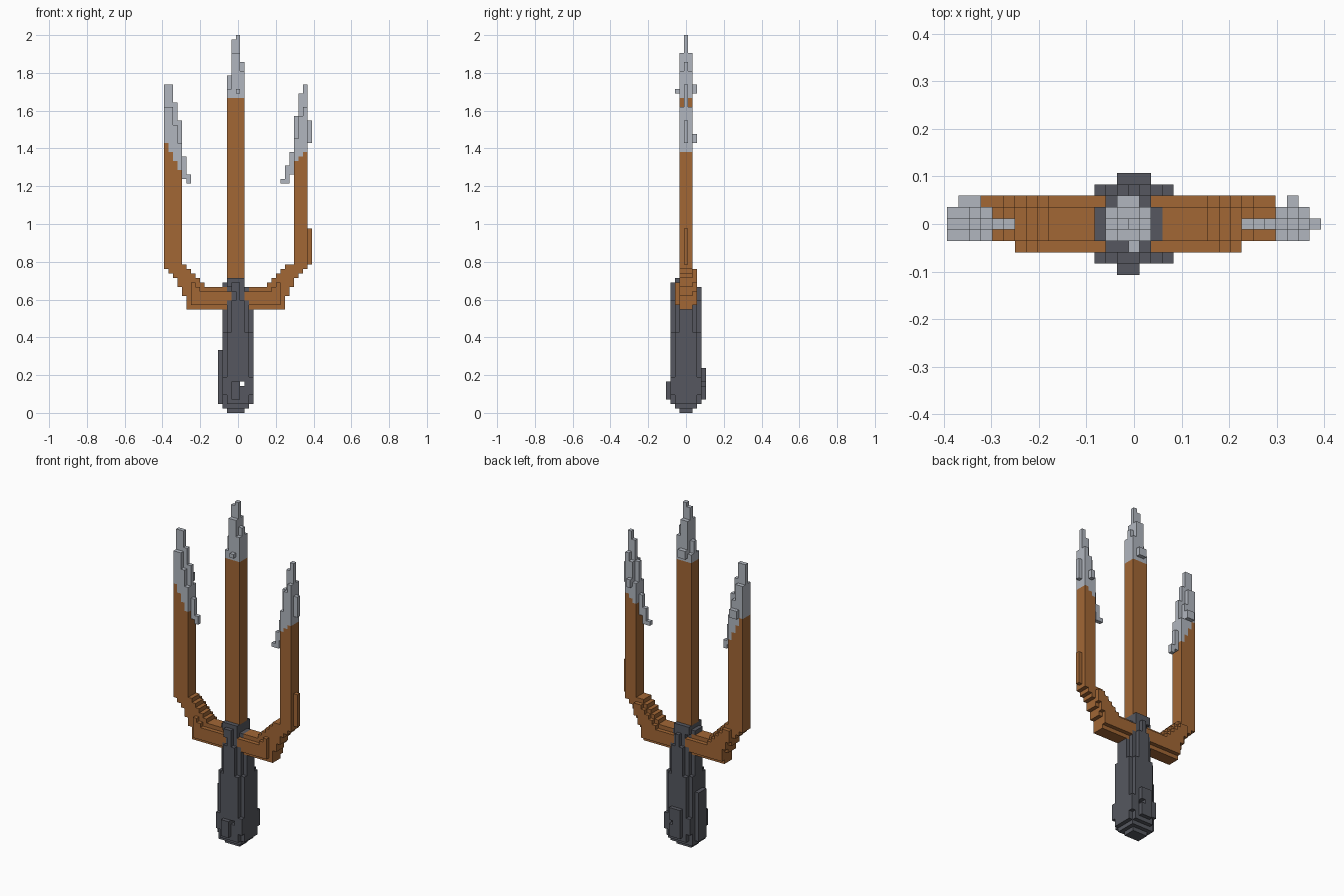
import bpy, bmesh
from mathutils import Vector

cube = bpy.data.objects.get("Cube")
if cube:
    bpy.data.objects.remove(cube, do_unlink=True)

V = 2 / 84                      # size of one block
ORIGIN = Vector((16.5, 4.5, 0))  # grid centre in blocks


def material(name, rgb):
    m = bpy.data.materials.new(name)
    m.use_nodes = True
    m.diffuse_color = (*rgb, 1)
    bsdf = m.node_tree.nodes["Principled BSDF"]
    bsdf.inputs["Base Color"].default_value = (*rgb, 1)
    bsdf.inputs["Roughness"].default_value = 0.8
    return m


BROWN = material("copper brown", (0.36, 0.135, 0.036))
SILVER = material("pale steel", (0.44, 0.47, 0.52))
DARK = material("dark grey", (0.092, 0.097, 0.115))


def box(i, j, k):
    """Blocks in half-open ranges along x, y and z."""
    return {(a, b, c) for a in range(*i) for b in range(*j) for c in range(*k)}


def build(name, cells, mat, taken):
    """Mesh the outer faces of a set of blocks."""
    bm = bmesh.new()
    for cell in cells:
        for axis in range(3):
            for side in (0, 1):
                near = list(cell)
                near[axis] += 2 * side - 1
                if tuple(near) in taken:
                    continue
                u, w = (axis + 1) % 3, (axis + 2) % 3
                ring = [(0, 0), (1, 0), (1, 1), (0, 1)]
                verts = []
                for du, dw in ring if side else ring[::-1]:
                    p = Vector(cell)
                    p[axis] += side
                    p[u] += du
                    p[w] += dw
                    verts.append(bm.verts.new((p - ORIGIN) * V))
                bm.faces.new(verts)
    bmesh.ops.remove_doubles(bm, verts=bm.verts, dist=V / 100)
    mesh = bpy.data.meshes.new(name)
    bm.to_mesh(mesh)
    bm.free()
    mesh.materials.append(mat)
    bpy.context.collection.objects.link(bpy.data.objects.new(name, mesh))


# Handle: eight-sided grip, its corner columns ending lower
handle = set()
for i in range(13, 20):
    for j in range(1, 8):
        spread = abs(i - 16) + abs(j - 4)
        top = {6: 8, 5: 18, 4: 25, 3: 28}.get(spread, 28)
        if abs(i - 16) == 3:
            top = min(top, 23)
        handle |= box((i, i + 1), (j, j + 1), (2 if spread < 6 else 4, top))
handle |= box((13, 19), (2, 7), (1, 2)) | box((14, 18), (3, 6), (0, 1))
# Raised plates on the grip
handle |= box((12, 13), (3, 6), (2, 14)) | box((19, 20), (3, 6), (2, 23))
handle |= box((15, 17), (0, 1), (3, 7)) | box((15, 18), (8, 9), (3, 10))
handle -= box((17, 18), (0, 9), (6, 7))

# Collar around the central prong
collar = box((13, 18), (3, 6), (28, 29)) | box((14, 18), (2, 7), (28, 30))
collar |= box((15, 17), (1, 2), (27, 29))

# Crossbar with stepped bends rising to the outer prongs
crossbar = box((5, 27), (3, 6), (23, 28)) | box((6, 26), (2, 7), (24, 27))
bend = [(32, 34), (31, 34), (30, 34), (28, 33), (26, 33),
        (23, 32), (23, 31), (23, 30), (23, 29)]
for n, (lo, hi) in enumerate(bend):
    for i in (n, 31 - n):
        crossbar |= box((i, i + 1), (3, 6), (lo, hi))
        if n > 2:
            crossbar |= box((i, i + 1), (6, 7), (lo + 1, hi - 1))
        if n > 5:
            crossbar |= box((i, i + 1), (2, 3), (lo + 1, hi - 2))

# Central prong and its pointed tip
center_prong = box((14, 18), (3, 6), (28, 70))
center_tip = box((14, 18), (3, 6), (70, 72)) | box((14, 18), (4, 5), (72, 75))
center_tip |= box((15, 18), (3, 6), (72, 76)) | box((15, 18), (4, 5), (76, 78))
center_tip |= box((15, 17), (3, 6), (76, 80)) | box((15, 17), (4, 5), (80, 83))
center_tip |= box((16, 17), (4, 5), (83, 84))
center_tip |= box((15, 17), (6, 7), (71, 73)) | box((16, 17), (2, 3), (71, 72))


def outer_prong(columns):
    """Shaft and tip from (x, tip base, tip top) columns."""
    shaft, tip = set(), set()
    for i, base, top in columns:
        shaft |= box((i, i + 1), (3, 6), (33, base))
        tip |= box((i, i + 1), (4, 5), (base, top))
        tip |= box((i, i + 1), (3, 6), (base, max(base + 1, top - 5)))
    return shaft, tip


# Outer prongs with hooked barbs on the inner side
right_prong, right_tip = outer_prong(
    [(0, 60, 73), (1, 58, 73), (2, 56, 69), (3, 54, 65)])
right_tip |= box((4, 5), (4, 5), (52, 57)) | box((5, 6), (4, 5), (51, 53))
right_tip |= box((1, 3), (6, 7), (60, 62))
left_prong, left_tip = outer_prong(
    [(31, 58, 73), (30, 57, 71), (29, 56, 66)])
left_tip |= box((28, 29), (4, 5), (53, 58)) | box((27, 28), (4, 5), (51, 55))
left_tip |= box((26, 27), (4, 5), (51, 52)) | box((32, 33), (4, 5), (60, 65))
left_tip |= box((30, 31), (6, 7), (60, 62))
left_prong |= box((32, 33), (4, 5), (33, 41))

# Build the parts, hiding faces where they touch
parts = [
    ("handle", handle, DARK), ("collar", collar, DARK),
    ("crossbar", crossbar, BROWN), ("center_prong", center_prong, BROWN),
    ("right_prong", right_prong, BROWN), ("left_prong", left_prong, BROWN),
    ("center_tip", center_tip, SILVER), ("right_tip", right_tip, SILVER),
    ("left_tip", left_tip, SILVER),
]
taken, owned = set(), []
for name, cells, mat in parts:
    owned.append((name, cells - taken, mat))
    taken |= cells
for name, cells, mat in owned:
    build(name, cells, mat, taken)
